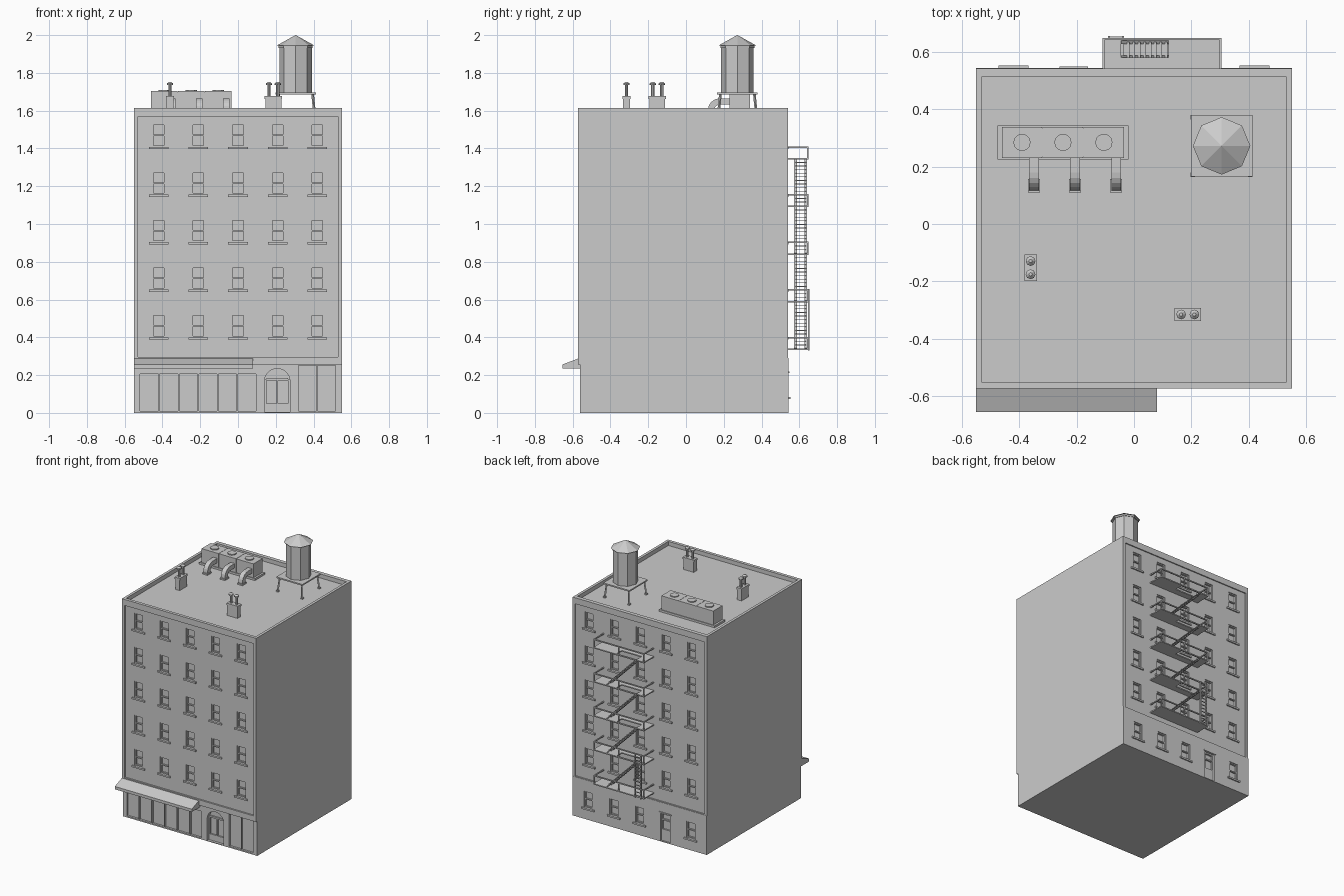
import bpy, bmesh
from math import pi, sin, cos
from mathutils import Vector, Matrix

if "Cube" in bpy.data.objects:
    bpy.data.objects.remove(bpy.data.objects["Cube"])

COLS = [-0.42, -0.21, 0, 0.21, 0.42]
ROWS = [0.40, 0.652, 0.904, 1.156, 1.408]
FRONT, BACK, ROOF = -0.561, 0.533, 1.585      # wall planes and roof level


def box(bm, x0, x1, y0, y1, z0, z1):
    m = Matrix.Translation(((x0+x1)/2, (y0+y1)/2, (z0+z1)/2)) @ Matrix.Diagonal(
        (abs(x1-x0), abs(y1-y0), abs(z1-z0), 1))
    bmesh.ops.create_cube(bm, size=1, matrix=m)


def bar(bm, p, q, w, h=None):
    p, q = Vector(p), Vector(q)
    m = Matrix.Translation((p+q)/2) @ (q-p).to_track_quat('Z', 'Y').to_matrix().to_4x4()
    bmesh.ops.create_cube(bm, size=1, matrix=m @ Matrix.Diagonal((w, h or w, (q-p).length, 1)))


def cone(bm, x, y, z0, z1, r0, r1, n=8):
    bmesh.ops.create_cone(bm, cap_ends=True, segments=n, radius1=r0, radius2=r1, depth=z1-z0,
                          matrix=Matrix.Translation((x, y, (z0+z1)/2)))


def prism(bm, pts, a, b, axis):
    # extrude a 2D profile: axis 'x' takes (y, z) points, axis 'y' takes (x, z) points
    place = (lambda p, t: (t, p[0], p[1])) if axis == 'x' else (lambda p, t: (p[0], t, p[1]))
    lo, hi = [[bm.verts.new(place(p, t)) for p in pts] for t in (a, b)]
    bm.faces.new(lo)
    bm.faces.new(hi[::-1])
    for i in range(len(pts)):
        j = (i+1) % len(pts)
        bm.faces.new((lo[i], hi[i], hi[j], lo[j]))


def finish(name, bm):
    bmesh.ops.recalc_face_normals(bm, faces=bm.faces)
    me = bpy.data.meshes.new(name)
    bm.to_mesh(me)
    bm.free()
    ob = bpy.data.objects.new(name, me)
    bpy.context.collection.objects.link(ob)
    return ob


def cut(ob, bm):
    cutter = finish("cutter", bm)
    cutter.hide_render = True
    mod = ob.modifiers.new("cut", 'BOOLEAN')
    mod.operation, mod.solver, mod.object = 'DIFFERENCE', 'EXACT', cutter
    bpy.context.view_layer.objects.active = ob
    bpy.ops.object.modifier_apply(modifier=mod.name)
    bpy.data.objects.remove(cutter)


# Building body with overhanging upper front
bm = bmesh.new()
prism(bm, [(-0.561, 0), (-0.561, 0.255), (-0.573, 0.255), (-0.573, 1.615),
           (0.541, 1.615), (0.541, 0.29), (0.543, 0.29), (0.543, 0)], -0.55, 0.55, 'x')
body = finish("building_body", bm)

# Recessed roof and wall panels
bm = bmesh.new()
box(bm, -0.53, 0.53, -0.55, 0.512, ROOF, 1.7)
box(bm, -0.53, 0.53, -0.7, FRONT, 0.295, 1.57)
box(bm, -0.53, 0.53, BACK, 0.7, 0.295, 1.57)
cut(body, bm)

# Openings: (x, sill z, wall plane, outward sign)
windows = [(x, z, w, s) for w, s in ((FRONT, -1), (BACK, 1)) for x in COLS for z in ROWS]
windows += [(x, 0.085, 0.543, 1) for x in COLS if x != -0.21]
bm = bmesh.new()
for x, z, w, s in windows:
    box(bm, x-0.035, x+0.035, w-s*0.02, w+s*0.05, z, z+0.122)
for i in range(6):
    x = -0.518+i*0.1035
    box(bm, x, x+0.096, -0.6, FRONT+0.015, 0.01, 0.207)
for x in (0.32, 0.42):
    box(bm, x, x+0.096, -0.6, FRONT+0.015, 0.01, 0.25)
arch = [(0.14, 0.005), (0.275, 0.005)] + [
    (0.2075+0.0675*cos(pi*i/12), 0.168+0.066*sin(pi*i/12)) for i in range(13)]
prism(bm, arch, -0.6, FRONT+0.03, 'y')
box(bm, -0.25, -0.17, 0.52, 0.6, 0.005, 0.21)
cut(body, bm)

# Sash frames and sills
fr, sl = bmesh.new(), bmesh.new()
for x, z, w, s in windows:
    for a, b, c, d, o in ((-.035, -.028, 0, .122, .006), (.028, .035, 0, .122, .006),
                          (-.028, .028, .115, .122, .006), (-.028, .028, 0, .008, .009),
                          (-.028, .028, .057, .065, .009)):
        box(fr, x+a, x+b, w-s*0.021, w-s*o, z+c, z+d)
    box(sl, x-0.052, x+0.052, w-s*0.015, w+s*0.009, z-0.012, z)
finish("window_sashes", fr)
finish("window_sills", sl)

# Doors
bm = bmesh.new()
y = FRONT+0.031
for a, b, c, d in ((.14, .15, .005, .18), (.265, .275, .005, .18), (.15, .265, .172, .184),
                   (.203, .212, .005, .172), (.15, .203, .005, .05), (.212, .265, .005, .05)):
    box(bm, a, b, y, y-0.012, c, d)
finish("front_door", bm)
bm = bmesh.new()
for a, b, c, d in ((-.25, -.24, .005, .21), (-.18, -.17, .005, .21), (-.24, -.18, .2, .21),
                   (-.24, -.18, .155, .165), (-.24, -.18, .005, .09)):
    box(bm, a, b, 0.519, 0.532, c, d)
box(bm, -0.26, -0.16, 0.53, 0.549, 0.21, 0.22)
finish("back_door", bm)

# Shop awning
bm = bmesh.new()
prism(bm, [(-0.655, 0.235), (-0.655, 0.256), (-0.573, 0.287), (-0.55, 0.287), (-0.55, 0.235)],
      -0.55, 0.08, 'x')
finish("awning", bm)

# Fire escape platforms, rails and stairs
pl, ra, st = bmesh.new(), bmesh.new(), bmesh.new()
X0, X1, Y0, Y1 = -0.11, 0.305, BACK, 0.648
levels = [0.333, 0.585, 0.837, 1.089, 1.341]
for i, z in enumerate(levels):
    if i == 0:
        box(pl, X0, X1, Y0, Y1, z, z+0.008)
    else:
        for a, b, c, d in ((X0, -.045, Y0, Y1), (.12, X1, Y0, Y1),
                           (-.045, .12, Y0, .58), (-.045, .12, .638, Y1)):
            box(pl, a, b, c, d, z, z+0.008)
    t = z+0.066
    box(ra, X0, X1, Y1-0.008, Y1, t-0.004, t+0.004)
    for x in (X0, X1-0.008):
        box(ra, x, x+0.008, Y0, Y1-0.008, t-0.004, t+0.004)
    for x in (X0, 0.095, X1-0.008):
        box(ra, x, x+0.008, Y1-0.008, Y1, z+0.008, t-0.004)
    if i == 4:
        continue
    lo, hi = Vector((0.2, 0, z+0.008)), Vector((-0.045, 0, z+0.256))
    for y in (0.58, 0.634):
        o = Vector((0, y, 0))
        bar(st, lo+o, hi+o, 0.014, 0.006)
    for k in range(1, 13):
        p = lo.lerp(hi, k/13)
        box(st, p.x-0.011, p.x+0.011, 0.58, 0.634, p.z-0.002, p.z+0.002)
finish("fire_escape_platforms", pl)
finish("fire_escape_rails", ra)
finish("fire_escape_stairs", st)

# Drop ladder
bm = bmesh.new()
for x in (-0.09, -0.042):
    box(bm, x, x+0.007, 0.646, 0.655, 0.33, 0.655)
for k in range(12):
    box(bm, -0.085, -0.04, 0.648, 0.653, 0.345+k*0.026, 0.35+k*0.026)
finish("drop_ladder", bm)

# Water tank on a splayed stand
cx, cy = 0.305, 0.272
bm = bmesh.new()
box(bm, cx-0.107, cx+0.107, cy-0.107, cy+0.107, 1.685, 1.695)
for i in (-1, 1):
    for j in (-1, 1):
        bar(bm, (cx+i*.09, cy+j*.09, 1.688), (cx+i*.1, cy+j*.1, ROOF+.002), 0.01)
        box(bm, cx+i*.1-.008, cx+i*.1+.008, cy+j*.1-.008, cy+j*.1+.008, ROOF, ROOF+0.008)
finish("tank_stand", bm)
bm = bmesh.new()
cone(bm, cx, cy, 1.695, 1.94, 0.086, 0.086)
cone(bm, cx, cy, 1.933, 1.945, 0.09, 0.09)
cone(bm, cx, cy, 1.945, 2.0, 0.1, 0.001)
# octagon corners lie on the x and y axes
finish("water_tank", bm)

# Rooftop ventilation unit with fans and bent ducts
bm = bmesh.new()
box(bm, -0.475, -0.02, 0.225, 0.343, ROOF, 1.6)
for a, b in ((-.46, -.32), (-.318, -.177), (-.175, -.035)):
    box(bm, a, b, 0.23, 0.338, 1.6, 1.703)
    cone(bm, (a+b)/2, 0.284, 1.703, 1.71, 0.03, 0.03, 12)
box(bm, -0.455, -0.04, 0.234, 0.334, 1.6, 1.699)
finish("ventilation_unit", bm)
bm = bmesh.new()
out = [(0.18+0.063*cos(a), 1.605+0.06*sin(a)) for a in (pi/2+pi/2*i/5 for i in range(6))]
inn = [(0.18+0.03*cos(a), 1.605+0.027*sin(a)) for a in (pi/2+pi/2*i/5 for i in range(6))]
for x in (-0.348, -0.205, -0.062):
    prism(bm, [(0.24, 1.665)] + out + [(0.117, ROOF), (0.15, ROOF)] + inn[::-1] + [(0.24, 1.632)],
          x-0.017, x+0.017, 'x')
    box(bm, x-0.021, x+0.021, 0.11, 0.157, ROOF, 1.595)
finish("ventilation_ducts", bm)

# Chimneys with capped pots
for n, (x, y, dx, dy) in enumerate(((-0.36, -0.152, 0, 1), (0.187, -0.315, 1, 0))):
    bm = bmesh.new()
    hx, hy = 0.018+0.024*dx, 0.018+0.024*dy
    box(bm, x-hx, x+hx, y-hy, y+hy, ROOF, 1.663)
    box(bm, x-hx-.004, x+hx+.004, y-hy-.004, y+hy+.004, 1.663, 1.677)
    for k in (-0.023, 0.023):
        px, py = x+k*dx, y+k*dy
        cone(bm, px, py, 1.677, 1.738, 0.009, 0.009)
        cone(bm, px, py, 1.735, 1.743, 0.017, 0.017)
        cone(bm, px, py, 1.743, 1.753, 0.017, 0.006)
    finish("chimney_%d" % (n+1), bm)
